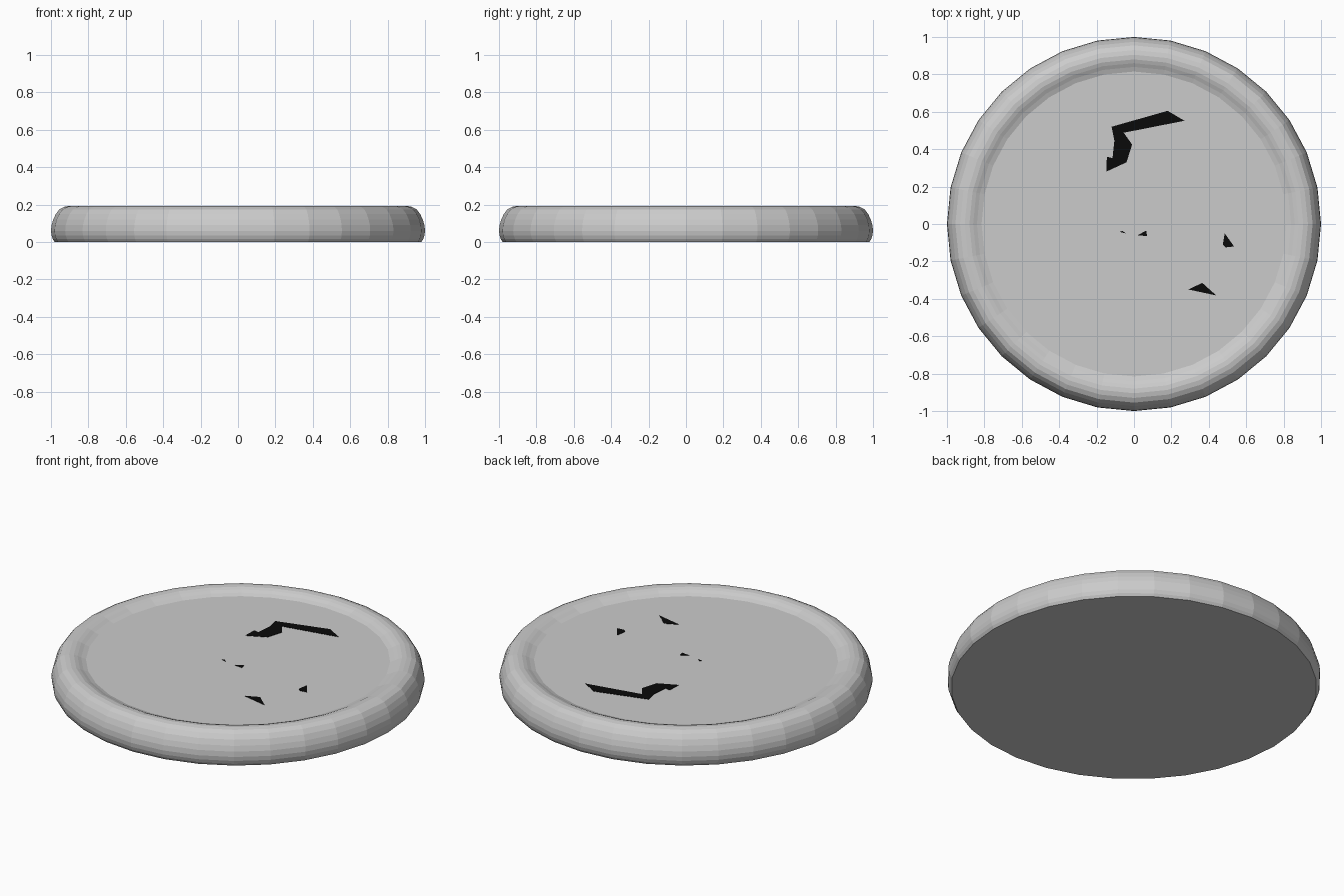
import bpy, bmesh, math

if "Cube" in bpy.data.objects:
    bpy.data.objects.remove(bpy.data.objects["Cube"])

SIDES = 32


def new_object(name, bm):
    mesh = bpy.data.meshes.new(name)
    bmesh.ops.recalc_face_normals(bm, faces=bm.faces[:])
    bm.to_mesh(mesh)
    bm.free()
    ob = bpy.data.objects.new(name, mesh)
    bpy.context.collection.objects.link(ob)
    return ob


# Round slab with a rounded rim and a shallow sunken top: (radius, height)
profile = [(0.98, 0.0), (0.99, 0.015), (0.997, 0.035), (1.0, 0.06),
           (0.997, 0.09), (0.988, 0.12), (0.974, 0.15), (0.955, 0.175),
           (0.93, 0.188), (0.905, 0.193), (0.88, 0.191), (0.86, 0.184),
           (0.84, 0.174), (0.815, 0.165)]
bm = bmesh.new()
rings = []
for r, z in profile:
    rings.append([bm.verts.new((r * math.cos(2 * math.pi * i / SIDES),
                                r * math.sin(2 * math.pi * i / SIDES), z))
                  for i in range(SIDES)])
for a, b in zip(rings, rings[1:]):
    for i in range(SIDES):
        j = (i + 1) % SIDES
        bm.faces.new((a[i], a[j], b[j], b[i]))
bm.faces.new(rings[0][::-1])
bm.faces.new(rings[-1])
new_object("round_slab", bm)

# Black cracks and chips lying on the sunken top
black = bpy.data.materials.new("black")
black.diffuse_color = (0.003, 0.003, 0.003, 1)
black.use_nodes = True
black.node_tree.nodes["Principled BSDF"].inputs["Base Color"].default_value = black.diffuse_color
marks = {
    "long_crack": [(-0.12, 0.52), (0.18, 0.605), (0.27, 0.552), (-0.055, 0.488),
                   (-0.01, 0.425), (-0.04, 0.33), (-0.148, 0.28),
                   (-0.145, 0.36), (-0.115, 0.352), (-0.105, 0.445)],
    "right_chip": [(0.485, -0.05), (0.535, -0.12), (0.49, -0.125), (0.475, -0.11)],
    "lower_chip": [(0.365, -0.315), (0.44, -0.382), (0.29, -0.35)],
    "middle_chip": [(0.02, -0.06), (0.065, -0.035), (0.07, -0.065)],
    "tiny_chip": [(-0.078, -0.042), (-0.06, -0.037), (-0.045, -0.05)],
}
for name, points in marks.items():
    bm = bmesh.new()
    face = bm.faces.new([bm.verts.new((x, y, 0.163)) for x, y in points])
    top = bmesh.ops.extrude_face_region(bm, geom=[face])["geom"]
    bmesh.ops.translate(bm, vec=(0, 0, 0.004),
                        verts=[g for g in top if isinstance(g, bmesh.types.BMVert)])
    new_object(name, bm).data.materials.append(black)
